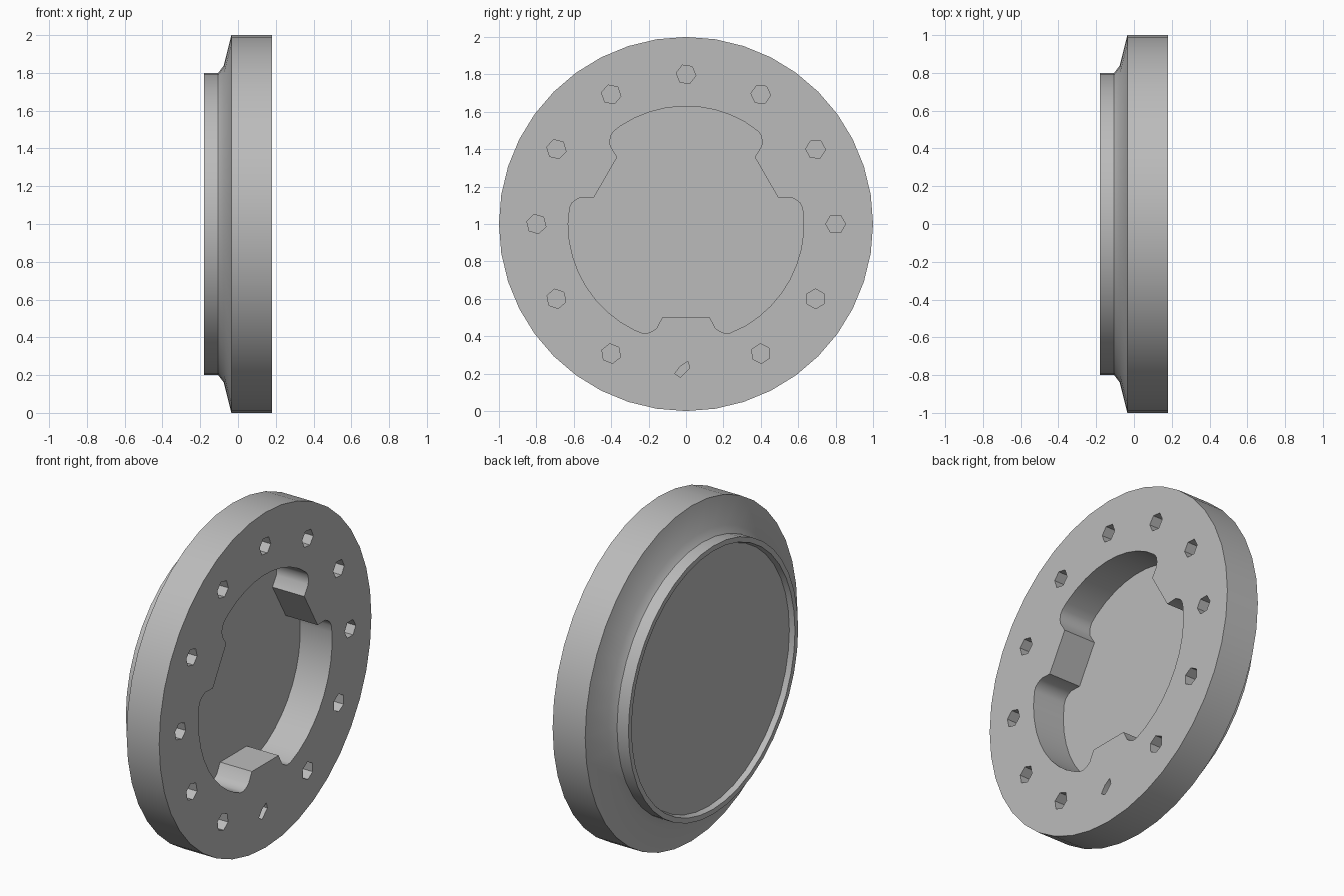
import bpy, bmesh
from math import sin, cos, tau, radians

cube = bpy.data.objects.get("Cube")
if cube:
    bpy.data.objects.remove(cube)

FACE = 0.18       # x of the bolted face
CENTRE = 1.0      # height of the axis

metal = bpy.data.materials.new("plain_grey")
metal.use_nodes = True
grey = (0.5, 0.5, 0.5, 1)
metal.diffuse_color = grey
metal.node_tree.nodes["Principled BSDF"].inputs["Base Color"].default_value = grey


def add_object(name, bm):
    bmesh.ops.recalc_face_normals(bm, faces=bm.faces)
    mesh = bpy.data.meshes.new(name)
    bm.to_mesh(mesh)
    bm.free()
    mesh.materials.append(metal)
    obj = bpy.data.objects.new(name, mesh)
    bpy.context.collection.objects.link(obj)
    return obj


def lathe(name, profile, sides):
    """Closed solid of rings (x, radius) around the x axis."""
    bm = bmesh.new()
    rings = [[bm.verts.new((x, r * cos(tau * i / sides), CENTRE + r * sin(tau * i / sides)))
              for i in range(sides)] for x, r in profile]
    for a, b in zip(rings, rings[1:]):
        for i in range(sides):
            j = (i + 1) % sides
            bm.faces.new((a[i], a[j], b[j], b[i]))
    bm.faces.new(rings[0])
    bm.faces.new(rings[-1])
    return add_object(name, bm)


def add_prism(bm, outline, x0, x1):
    """Extrude a (y, z) outline along x."""
    base = bm.faces.new([bm.verts.new((x0, y, z)) for y, z in outline])
    ext = bmesh.ops.extrude_face_region(bm, geom=[base])["geom"]
    verts = [v for v in ext if isinstance(v, bmesh.types.BMVert)]
    bmesh.ops.translate(bm, verts=verts, vec=(x1 - x0, 0, 0))


def polar(angle, r):
    a = radians(angle)
    return r * cos(a), CENTRE + r * sin(a)


def cut(target, cutter):
    cutter.hide_render = True
    mod = target.modifiers.new("cut", 'BOOLEAN')
    mod.operation = 'DIFFERENCE'
    mod.solver = 'EXACT'
    mod.object = cutter
    bpy.context.view_layer.objects.active = target
    bpy.ops.object.modifier_apply(modifier=mod.name)
    bpy.data.objects.remove(cutter)


# Flange with a flared neck and a shallow recess in the back
flange = lathe("flange", [(-0.15, 0.76), (-0.18, 0.77), (-0.18, 0.8), (-0.105, 0.8),
                          (-0.075, 0.84), (-0.035, 1.0), (FACE, 1.0)], 40)

# Central pocket with three inward keys and rounded relief corners
key_side = [(14.2, 0.513), (15.8, 0.58), (17.5, 0.602), (19.5, 0.62), (22, 0.628)]
outline = []
for key in (-90, 30, 150):
    outline += [polar(key - a, r) for a, r in reversed(key_side)]
    outline += [polar(key + a, r) for a, r in key_side]
    outline += [polar(key + a, 0.63) for a in range(30, 98, 8)]
bm = bmesh.new()
add_prism(bm, outline, -0.03, FACE + 0.1)
cut(flange, add_object("pocket_cutter", bm))

# Ring of twelve blind bolt holes, the lowest one a narrow slot
bm = bmesh.new()
for i in range(12):
    y, z = polar(30 * i, 0.8)
    if i == 9:
        hole = [(-0.06, 0.2), (-0.03, 0.18), (0.02, 0.23), (0.01, 0.265), (-0.03, 0.24)]
    else:
        hole = [(y + 0.053 * cos(tau * k / 6 + i), z + 0.053 * sin(tau * k / 6 + i))
                for k in range(6)]
    add_prism(bm, hole, FACE - 0.15, FACE + 0.1)
cut(flange, add_object("hole_cutter", bm))

# Smooth round walls, keep corners crisp
bpy.ops.object.select_all(action='DESELECT')
flange.select_set(True)
bpy.context.view_layer.objects.active = flange
bpy.ops.object.shade_smooth_by_angle(angle=radians(30))
